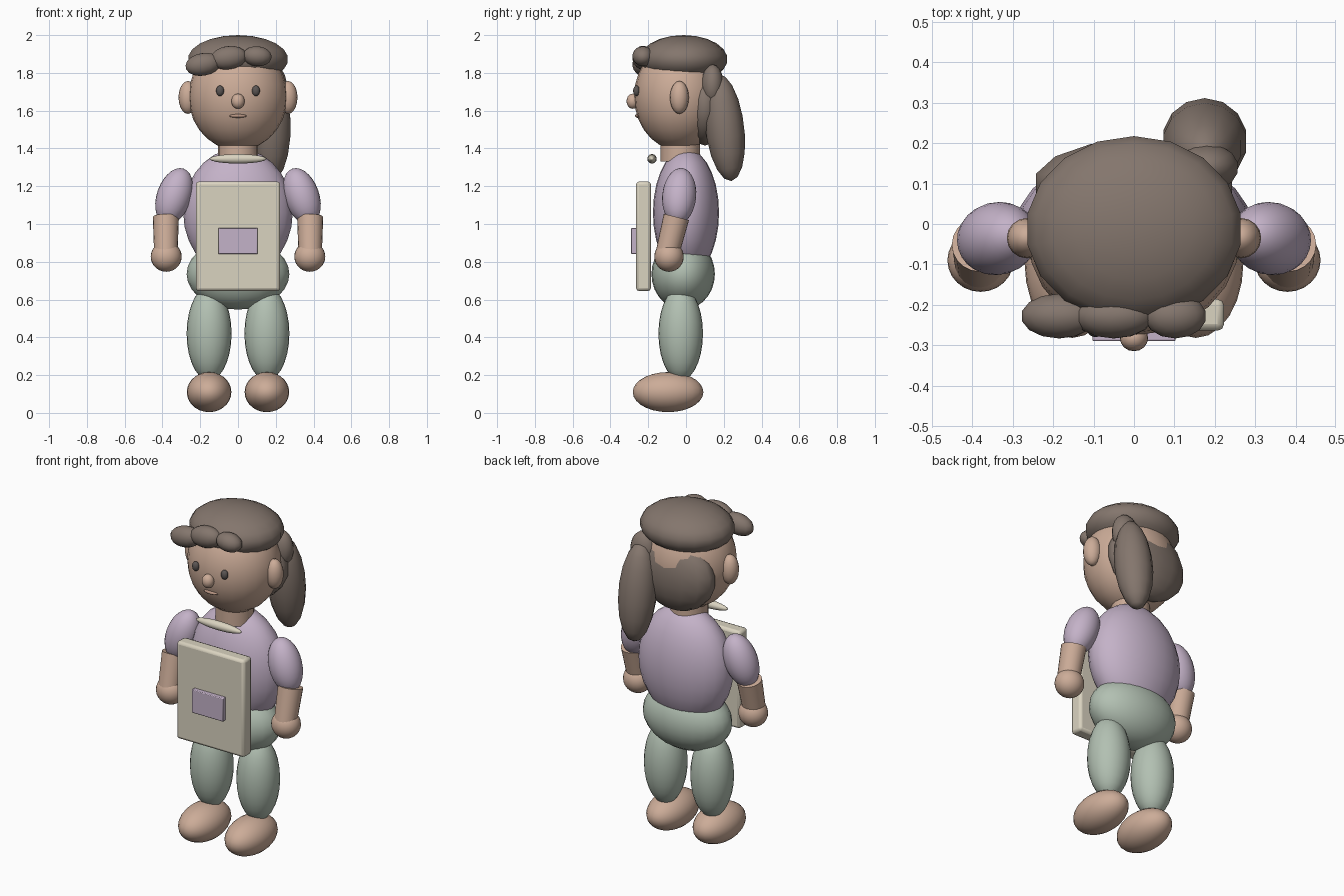
import bpy
from math import radians

if "Cube" in bpy.data.objects:
    bpy.data.objects.remove(bpy.data.objects["Cube"])


def linear(c):
    c /= 255
    return c / 12.92 if c <= 0.04045 else ((c + 0.055) / 1.055) ** 2.4


def material(name, r, g, b):
    mat = bpy.data.materials.new(name)
    mat.use_nodes = True
    colour = (linear(r), linear(g), linear(b), 1)
    mat.diffuse_color = colour
    mat.node_tree.nodes["Principled BSDF"].inputs["Base Color"].default_value = colour
    return mat


skin = material("skin", 204, 172, 152)
hair = material("brown hair", 132, 118, 109)
lilac = material("lilac cloth", 196, 178, 200)
sage = material("sage cloth", 178, 192, 178)
cream = material("cream cloth", 218, 211, 192)
dark = material("dark eyes", 92, 86, 84)
lip = material("lips", 180, 146, 128)


def finish(name, mat):
    obj = bpy.context.object
    obj.name = name
    obj.data.materials.append(mat)
    bpy.ops.object.transform_apply(location=False, rotation=False, scale=True)
    return obj


def blob(name, mat, loc, radii, tilt=(0, 0, 0), segments=24):
    """Smooth ellipsoid, tilted in degrees."""
    bpy.ops.mesh.primitive_uv_sphere_add(
        segments=segments, ring_count=segments // 2 + 2, location=loc,
        rotation=[radians(a) for a in tilt])
    bpy.context.object.scale = radii
    obj = finish(name, mat)
    bpy.ops.object.shade_smooth()
    return obj


def tube(name, mat, loc, low, high, depth, tilt=(0, 0, 0)):
    bpy.ops.mesh.primitive_cone_add(
        vertices=20, radius1=low, radius2=high, depth=depth, location=loc,
        rotation=[radians(a) for a in tilt])
    finish(name, mat)
    bpy.ops.object.shade_smooth_by_angle()


def slab(name, mat, loc, size, bevel):
    bpy.ops.mesh.primitive_cube_add(size=1, location=loc)
    bpy.context.object.scale = size
    obj = finish(name, mat)
    mod = obj.modifiers.new("soft edges", "BEVEL")
    mod.width, mod.segments = bevel, 2
    bpy.ops.object.shade_smooth_by_angle()


# Body
blob("torso", lilac, (0, 0, 1.06), (0.29, 0.175, 0.34))
blob("hips", sage, (0, -0.015, 0.735), (0.272, 0.168, 0.188))
tube("neck", skin, (0, -0.03, 1.39), 0.105, 0.105, 0.12)
blob("collar", cream, (0, -0.18, 1.345), (0.15, 0.025, 0.025))

# Paired limbs and features
for side, label in ((1, "left"), (-1, "right")):
    blob(label + "_leg", sage, (side * 0.153, -0.028, 0.42), (0.119, 0.118, 0.248))
    blob(label + "_foot", skin, (side * 0.153, -0.095, 0.11), (0.118, 0.187, 0.106))
    blob(label + "_upper_arm", lilac, (side * 0.338, -0.036, 1.147),
         (0.092, 0.09, 0.155), (-5, side * -19, 0))
    tube(label + "_forearm", skin, (side * 0.382, -0.075, 0.94),
         0.062, 0.069, 0.2, (-14, 0, 0))
    blob(label + "_hand", skin, (side * 0.38, -0.09, 0.827), (0.082, 0.078, 0.08))
    blob(label + "_ear", skin, (side * 0.265, -0.035, 1.67), (0.05, 0.05, 0.087), segments=16)
    blob(label + "_eye", dark, (side * 0.095, -0.262, 1.705), (0.021, 0.018, 0.028), segments=16)

# Face
blob("head", skin, (0, -0.035, 1.675), (0.262, 0.24, 0.285))
blob("nose", skin, (0, -0.282, 1.65), (0.035, 0.033, 0.04), segments=16)
blob("mouth", lip, (0, -0.255, 1.572), (0.046, 0.015, 0.01), segments=16)

# Hair
blob("hair_cap", hair, (0, -0.013, 1.872), (0.27, 0.233, 0.128), segments=18)
blob("back_hair", hair, (0, 0.1, 1.63), (0.253, 0.11, 0.215), segments=14)
blob("ponytail_root", hair, (0.18, 0.14, 1.735), (0.08, 0.06, 0.11), segments=14)
blob("ponytail", hair, (0.175, 0.205, 1.51), (0.106, 0.103, 0.285), (7, 0, 0), segments=14)
for i, (x, z, rx, rz, roll) in enumerate([
        (-0.185, 1.845, 0.096, 0.06, -10),
        (-0.05, 1.88, 0.1, 0.062, -8),
        (0.102, 1.888, 0.078, 0.053, 5)]):
    blob("fringe_lock_%d" % (i + 1), hair, (x, -0.228, z), (rx, 0.056, rz),
         (0, roll, 0), segments=14)

# Apron panel with pocket
slab("apron_panel", cream, (0, -0.225, 0.935), (0.446, 0.078, 0.58), 0.016)
slab("apron_pocket", lilac, (0, -0.272, 0.91), (0.206, 0.036, 0.138), 0.004)
